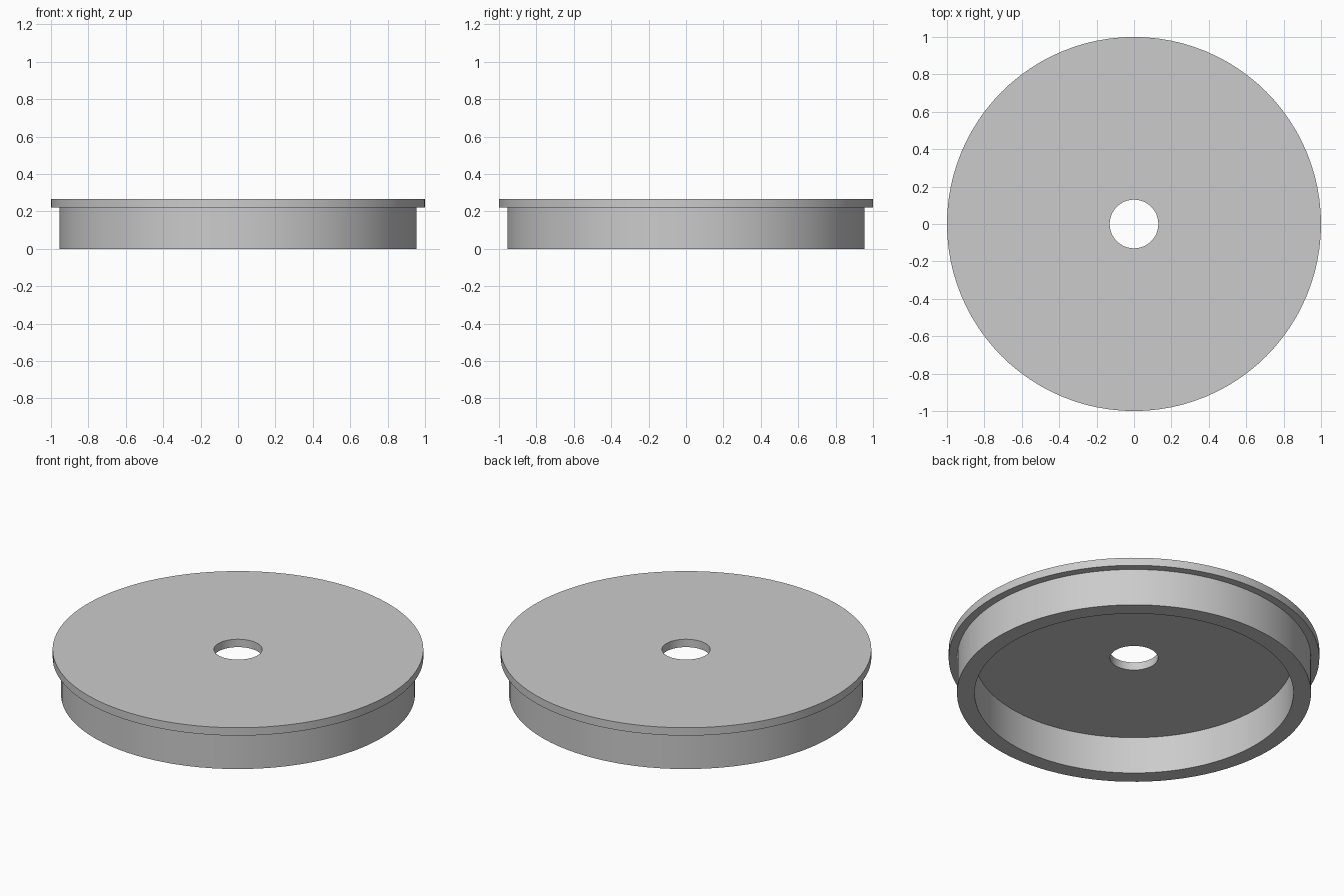
import bpy
import bmesh
import math

SEGMENTS = 96
RIM_RADIUS, WALL_OUTER, WALL_INNER, HOLE_RADIUS = 1.0, 0.955, 0.86, 0.13
TOP, PLATE_UNDERSIDE = 0.267, 0.22

cube = bpy.data.objects.get("Cube")
if cube:
    bpy.data.objects.remove(cube, do_unlink=True)


def make_material(name, colour):
    mat = bpy.data.materials.new(name)
    mat.use_nodes = True
    mat.diffuse_color = colour
    mat.node_tree.nodes["Principled BSDF"].inputs["Base Color"].default_value = colour
    return mat


def lathe(name, profile, material):
    """Revolve a closed (radius, height) profile around the z axis."""
    bm = bmesh.new()
    verts = [bm.verts.new((r, 0, z)) for r, z in profile]
    edges = [bm.edges.new((v, verts[i - 1])) for i, v in enumerate(verts)]
    bmesh.ops.spin(bm, geom=verts + edges, cent=(0, 0, 0), axis=(0, 0, 1),
                   angle=math.tau, steps=SEGMENTS, use_merge=True)
    bmesh.ops.remove_doubles(bm, verts=bm.verts, dist=0.0001)
    bmesh.ops.recalc_face_normals(bm, faces=bm.faces)
    mesh = bpy.data.meshes.new(name)
    bm.to_mesh(mesh)
    bm.free()
    mesh.materials.append(material)
    obj = bpy.data.objects.new(name, mesh)
    bpy.context.collection.objects.link(obj)
    bpy.ops.object.select_all(action="DESELECT")
    obj.select_set(True)
    bpy.context.view_layer.objects.active = obj
    bpy.ops.object.shade_smooth_by_angle(angle=math.radians(30))
    return obj


grey = make_material("light grey", (0.6, 0.6, 0.6, 1))

# Flanged cap: top plate with a centre hole, overhanging rim and hollow skirt
lathe("flanged_cap", [
    (HOLE_RADIUS, TOP),
    (RIM_RADIUS, TOP),
    (RIM_RADIUS, PLATE_UNDERSIDE),
    (WALL_OUTER, PLATE_UNDERSIDE),
    (WALL_OUTER, 0),
    (WALL_INNER, 0),
    (WALL_INNER, PLATE_UNDERSIDE),
    (HOLE_RADIUS, PLATE_UNDERSIDE),
], grey)
